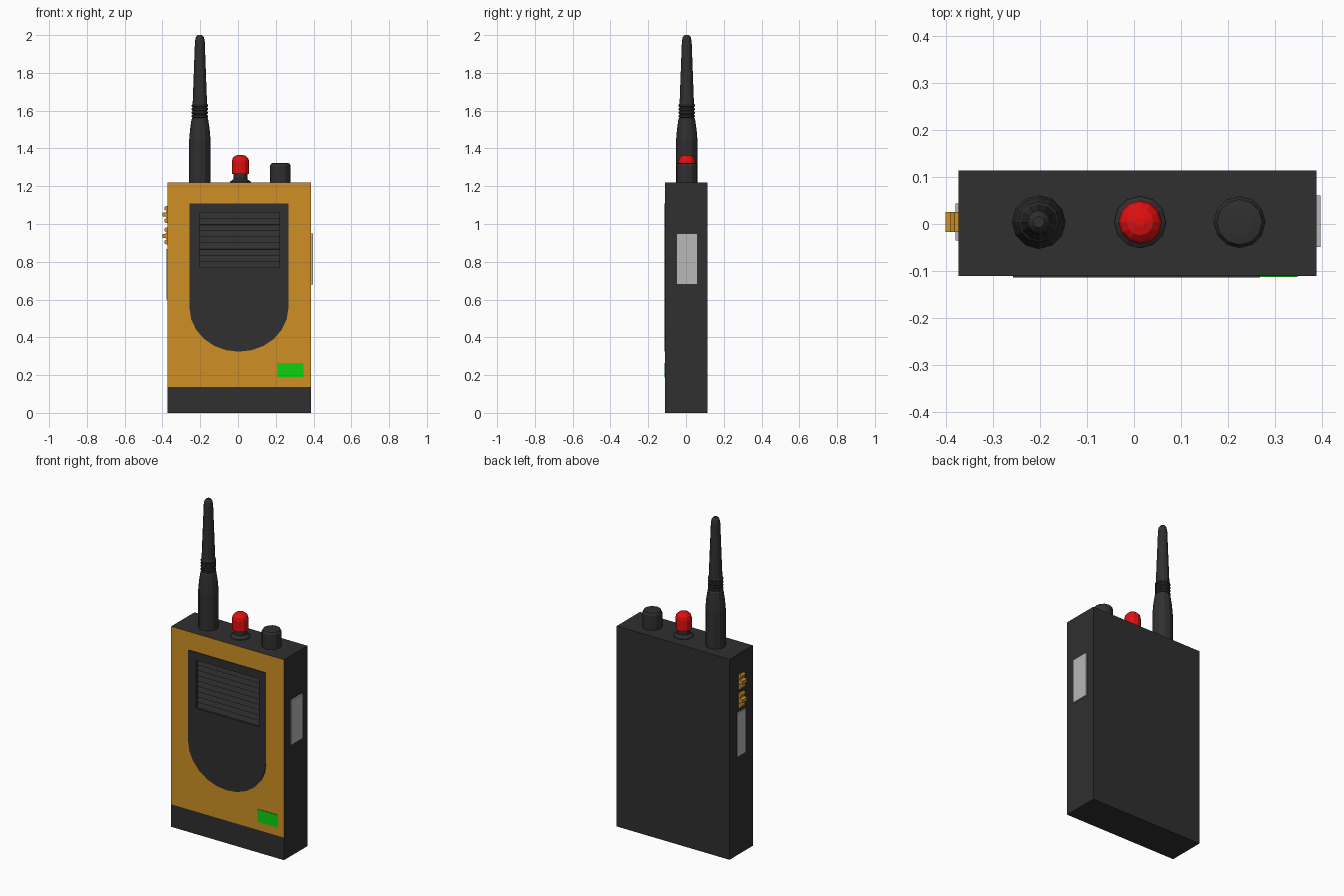
import bpy, bmesh, math
from mathutils import Vector

if "Cube" in bpy.data.objects:
    bpy.data.objects.remove(bpy.data.objects["Cube"])


def mat(name, r, g, b):
    m = bpy.data.materials.new(name)
    m.diffuse_color = (r, g, b, 1)
    m.use_nodes = True
    m.node_tree.nodes["Principled BSDF"].inputs["Base Color"].default_value = m.diffuse_color
    return m


BLACK = mat("black plastic", 0.029, 0.029, 0.029)
ORANGE = mat("amber front", 0.62, 0.28, 0.018)
RED = mat("red lamp", 0.76, 0.005, 0.005)
GREEN = mat("green display", 0.004, 0.64, 0.006)
GREY = mat("grey pad", 0.48, 0.48, 0.48)


def finish(name, bm, *mats):
    bmesh.ops.recalc_face_normals(bm, faces=bm.faces)
    me = bpy.data.meshes.new(name)
    bm.to_mesh(me)
    bm.free()
    ob = bpy.data.objects.new(name, me)
    bpy.context.collection.objects.link(ob)
    for m in mats:
        me.materials.append(m)
    return ob


def prism(name, pts, offset, m):
    """Extrude a closed 3D outline along an offset vector."""
    bm = bmesh.new()
    f = bm.faces.new([bm.verts.new(p) for p in pts])
    ext = bmesh.ops.extrude_face_region(bm, geom=[f])
    bmesh.ops.translate(bm, vec=Vector(offset),
                        verts=[v for v in ext["geom"] if isinstance(v, bmesh.types.BMVert)])
    return finish(name, bm, m)


def box(name, x0, x1, y0, y1, z0, z1, m):
    return prism(name, [(x0, y0, z0), (x1, y0, z0), (x1, y1, z0), (x0, y1, z0)],
                 (0, 0, z1 - z0), m)


def lathe(name, cx, cy, profile, m, n=12):
    """Stack rings of (radius, z) and cap both ends."""
    bm = bmesh.new()
    rings = [[bm.verts.new((cx + r * math.cos(2 * math.pi * i / n),
                            cy + r * math.sin(2 * math.pi * i / n), z))
              for i in range(n)] for r, z in profile]
    for a, b in zip(rings, rings[1:]):
        for i in range(n):
            j = (i + 1) % n
            bm.faces.new((a[i], a[j], b[j], b[i]))
    bm.faces.new(rings[0])
    bm.faces.new(rings[-1])
    return finish(name, bm, m)


def cut(ob, cutter):
    mod = ob.modifiers.new("cut", "BOOLEAN")
    mod.operation = "DIFFERENCE"
    mod.solver = "EXACT"
    mod.object = cutter
    bpy.context.view_layer.objects.active = ob
    bpy.ops.object.modifier_apply(modifier=mod.name)


X0, X1, FRONT, BACK, TOP, SPLIT = -0.373, 0.387, -0.110, 0.114, 1.22, 0.137
CY = 0.004

# body, split at the height where the amber front begins
body = box("body", X0, X1, FRONT, BACK, 0, TOP, BLACK)
body.data.materials.append(ORANGE)
bm = bmesh.new()
bm.from_mesh(body.data)
bmesh.ops.bisect_plane(bm, geom=bm.verts[:] + bm.edges[:] + bm.faces[:],
                       plane_co=(0, 0, SPLIT), plane_no=(0, 0, 1))
bm.to_mesh(body.data)
bm.free()

# speaker panel: straight top, rounded bottom
arc = [(0.005 + 0.262 * math.cos(t), -0.114, 0.557 - 0.233 * math.sin(t))
       for t in (math.pi * i / 12 for i in range(13))]
panel = prism("speaker_panel", [(-0.257, -0.114, 1.109), (0.267, -0.114, 1.109)] + arc,
              (0, 0.005, 0), BLACK)

# louvred grille cut by a sawtooth prism
G0, G1, N = 0.769, 1.061, 9
step = (G1 - G0) / N
saw = [(-0.203, -0.2, G0)]
for i in range(N):
    z = G0 + i * step
    saw += [(-0.203, -0.104, z), (-0.203, -0.090, z + step * 0.98)]
saw.append((-0.203, -0.2, G1))
cutter = prism("grille_cutter", saw, (0.423, 0, 0), BLACK)
cut(body, cutter)
cut(panel, cutter)
bpy.data.objects.remove(cutter)

# amber on the forward face above the split
for p in body.data.polygons:
    amber = p.normal.y < -0.9 and p.center.y < FRONT + 0.001 and p.center.z > SPLIT
    p.material_index = 1 if amber else 0

# display and side pads
box("display", 0.209, 0.347, -0.113, -0.109, 0.187, 0.265, GREEN)
box("right_pad", 0.386, 0.396, -0.049, 0.060, 0.68, 0.95, GREY)
box("left_pad", -0.379, -0.372, -0.035, 0.044, 0.60, 0.867, GREY)

# two ribbed side buttons
for k, z in enumerate((1.05, 0.937)):
    ribs = [(-0.045, 0.008), (-0.038, 0.017), (-0.026, 0.017), (-0.020, 0.006),
            (-0.012, 0.008), (-0.010, 0.027), (0.010, 0.027), (0.012, 0.008),
            (0.020, 0.006), (0.026, 0.017), (0.038, 0.017), (0.045, 0.008)]
    pts = [(X0 + 0.001, -0.017, z - 0.045)] + [(X0 - h, -0.017, z + d) for d, h in ribs]
    pts.append((X0 + 0.001, -0.017, z + 0.045))
    prism(f"side_button_{k + 1}", pts, (0, 0.043, 0), ORANGE)

# antenna with a ribbed neck
neck = []
for i in range(4):
    z = 1.562 + i * 0.019
    neck += [(0.039, z), (0.043, z + 0.004), (0.043, z + 0.012), (0.039, z + 0.016)]
lathe("antenna", -0.202, CY,
      [(0.057, TOP - 0.005), (0.057, 1.44), (0.052, 1.50), (0.044, 1.555)] + neck +
      [(0.038, 1.64), (0.026, 1.965), (0.022, 1.988), (0.012, 2.0)], BLACK)

# lamp
lathe("lamp_base", 0.013, CY,
      [(0.055, TOP - 0.005), (0.055, 1.224), (0.036, 1.238), (0.036, 1.27)], BLACK)
lathe("lamp", 0.013, CY,
      [(0.046, 1.266), (0.046, 1.33), (0.041, 1.348), (0.028, 1.361), (0.010, 1.366)], RED)

# volume knob
lathe("knob", 0.224, CY,
      [(0.055, TOP - 0.005), (0.055, 1.308), (0.048, 1.321), (0.030, 1.324)], BLACK)
